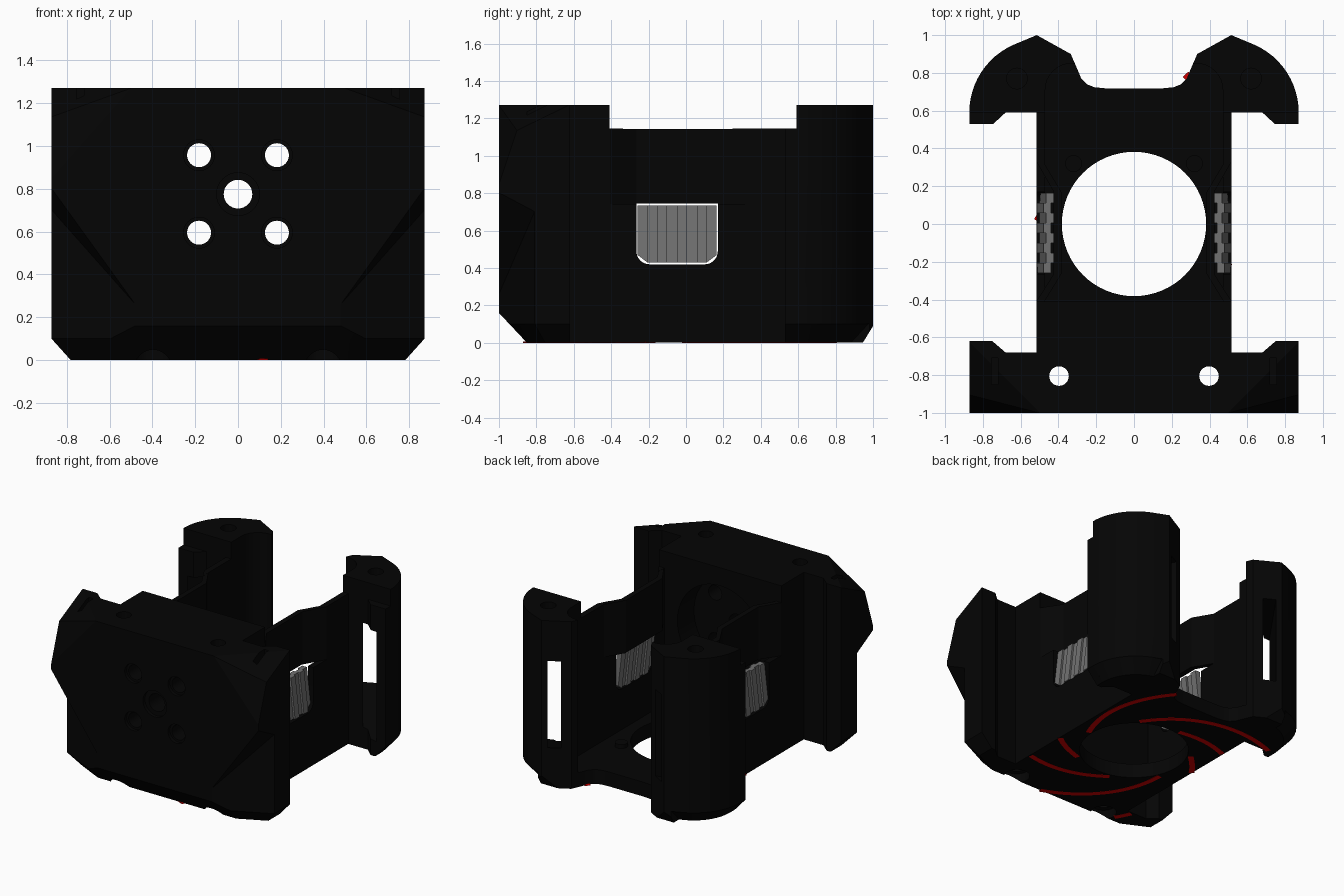
import bpy, bmesh, math
from mathutils import Matrix, Vector

if "Cube" in bpy.data.objects:
    bpy.data.objects.remove(bpy.data.objects["Cube"])


def material(name, rgb):
    m = bpy.data.materials.new(name)
    m.diffuse_color = (*rgb, 1)
    m.use_nodes = True
    m.node_tree.nodes["Principled BSDF"].inputs["Base Color"].default_value = m.diffuse_color
    return m


BLACK = material("matte black", (0.0014, 0.0014, 0.0014))
GREY = material("grip grey", (0.165, 0.165, 0.165))
RED = material("bright red", (0.62, 0.0, 0.0))
SIDES = (-1, 1)


def finish(name, bm, mat):
    bmesh.ops.recalc_face_normals(bm, faces=bm.faces)
    me = bpy.data.meshes.new(name)
    bm.to_mesh(me)
    bm.free()
    me.materials.append(mat)
    ob = bpy.data.objects.new(name, me)
    bpy.context.collection.objects.link(ob)
    return ob


def hull(pts, name="cutter", side=1, mat=BLACK):
    bm = bmesh.new()
    for x, y, z in pts:
        bm.verts.new((x * side, y, z))
    bmesh.ops.convex_hull(bm, input=bm.verts[:])
    bmesh.ops.dissolve_limit(bm, angle_limit=0.005, verts=bm.verts[:], edges=bm.edges[:])
    return finish(name, bm, mat)


def box(x, y, z, side=1):
    return hull([(a, b, c) for a in x for b in y for c in z], side=side)


def cylinder(center, r, depth, axis="Z", n=40, name="cutter", r2=None):
    bm = bmesh.new()
    rot = Matrix.Rotation(math.pi / 2, 4, "X") if axis == "Y" else Matrix()
    bmesh.ops.create_cone(bm, cap_ends=True, segments=n, radius1=r, radius2=r2 or r, depth=depth,
                          matrix=Matrix.Translation(center) @ rot)
    return finish(name, bm, BLACK)


def combine(target, tool, op="DIFFERENCE"):
    mod = target.modifiers.new("bool", "BOOLEAN")
    mod.operation, mod.object, mod.solver = op, tool, "EXACT"
    bpy.context.view_layer.objects.active = target
    bpy.ops.object.modifier_apply(modifier=mod.name)
    bpy.data.objects.remove(tool, do_unlink=True)


def arc(cx, cy, r, a0, a1, n=8):
    return [(cx + r * math.cos(math.radians(a0 + (a1 - a0) * i / n)),
             cy + r * math.sin(math.radians(a0 + (a1 - a0) * i / n))) for i in range(n + 1)]


# Outer plan of the housing, extruded to full height
BASE, TOP = 0.001, 1.272
half = [(0.15, 0.718), (0.21, 0.724), (0.25, 0.74), (0.28, 0.772), (0.30, 0.82), (0.335, 0.90), (0.515, 1.0)]
half += arc(0.48, 0.59, 0.392, 66, 0, 12)
half += [(0.872, 0.53), (0.745, 0.53), (0.68, 0.59), (0.515, 0.59), (0.515, -0.68),
         (0.68, -0.68), (0.75, -0.62), (0.872, -0.62), (0.872, -1.0)]
bm = bmesh.new()
plan = half + [(-x, y) for x, y in reversed(half)]
face = bm.faces.new([bm.verts.new((x, y, BASE)) for x, y in plan])
ext = bmesh.ops.extrude_face_region(bm, geom=[face])
bmesh.ops.translate(bm, vec=(0, 0, TOP - BASE),
                    verts=[v for v in ext["geom"] if isinstance(v, bmesh.types.BMVert)])
body = finish("housing", bm, BLACK)

# Lowered side walls, inner cavity and round floor opening
combine(body, box((-1, 1), (-0.41, 0.59), (1.145, 1.4)))
plan = [(-0.47, -0.41), (0.47, -0.41)] + arc(0.33, 0.71, 0.14, 0, 90) + arc(-0.33, 0.71, 0.14, 90, 180)
combine(body, hull([(x, y, z) for x, y in plan for z in (0.11, 1.4)]))
combine(body, cylinder((0, 0, 0), 0.382, 0.6, n=64))

# Motor seat and mounting holes in the front block
combine(body, cylinder((0, -0.48, 0.775), 0.36, 0.26, "Y", 48))
for x, z, r, wide in [(0, 0.775, 0.067, 0.10)] + [(s * 0.182, h, 0.056, 0.072)
                                                  for s in SIDES for h in (0.595, 0.957)]:
    combine(body, cylinder((x, -0.7, z), r, 0.9, "Y", 32))
    combine(body, cylinder((x, -1.0, z), wide, 0.05, "Y", 32))

# Bottom bevels at the front and the back
combine(body, hull([(x, y, z) for x in (-1, 1)
                    for y, z in ((-1.094, 0.26), (-0.756, -0.1), (-1.1, -0.1))]))
combine(body, hull([(x, y, z) for x in (-1, 1)
                    for y, z in ((1.061, 0.19), (0.884, -0.1), (1.1, -0.1))]))

for s in SIDES:
    # Bottom side bevel, following the round of the rear pillar
    combine(body, hull([(x, y, z) for y in (-1.1, 0.595)
                        for x, z in ((0.962, 0.2), (0.692, -0.1), (1.0, -0.1))], side=s))
    rim = box((0.56, 1.0), (0.592, 1.1), (-0.1, 0.1), s)
    combine(rim, cylinder((s * 0.48, 0.59, 0), 0.212, 0.2, n=64, r2=0.392))
    combine(body, rim)
    # Lower corner facet and its bottom bevel
    tri = [(0.377, -1.05, 0.144), (0.95, -1.05, 0.938), (0.95, -0.771, 0.79)]
    combine(body, hull(tri + [(x, y, -0.1) for x, y, z in tri], side=s))
    u, n = Vector((0.899, 0.438)), Vector((0.438, -0.899))
    ends = [(Vector((0.48, -1.0)) + u * t + n * k, z) for t in (-0.3, 0.7)
            for k, z in ((0.09, 0.2), (-0.18, -0.1), (0.3, -0.1))]
    combine(body, hull([(p.x, p.y, z) for p, z in ends], side=s))
    # Upper corner facets
    for tx, ty, tz in ((0.37, 0.14, 0.42), (0.37, 0.37, 0.18)):
        f = 1 + 0.08 / tx + 0.03 / ty + 0.06 / tz
        combine(body, hull([(0.95, -1.03, 1.33), (0.95 - tx * f, -1.03, 1.33),
                            (0.95, -1.03 + ty * f, 1.33), (0.95, -1.03, 1.33 - tz * f)], side=s))
    # Vertical screw holes with counterbores, strap slot
    combine(body, cylinder((s * 0.397, -0.805, 0.6), 0.052, 1.6, n=24))
    combine(body, cylinder((s * 0.397, -0.805, 0), 0.09, 0.14, n=24))
    combine(body, box((0.72, 0.755), (-0.85, -0.71), (1.13, 1.4), s))
    # Rear pillar: blind screw hole and diagonal slot
    combine(body, cylinder((s * 0.62, 0.77, TOP), 0.055, 0.3, n=24))
    d, w = Vector((-0.574, 0.819)), Vector((0.819, 0.574)) * 0.047
    pts = []
    for t, z0, z1 in ((-0.15, 0.10, 0.95), (0.6, 0.36, 0.97)):
        for k in (-1, 1):
            p = Vector((0.695, 0.59)) + d * t + w * k
            pts += [(p.x, p.y, z0), (p.x, p.y, z1)]
    combine(body, hull(pts, side=s))
    # Inward bulge of the side wall, with the sloped recess outside it
    plan = [(0.385, -0.265), (0.385, 0.17), (0.48, -0.42), (0.48, 0.33)]
    combine(body, hull([(x, y, z) for x, y in plan for z in (0.742, 1.144)], side=s), "UNION")
    plan = [(0.425, -0.265), (0.425, 0.17), (0.533, -0.435), (0.533, 0.36)]
    combine(body, hull([(x, y, z) for x, y in plan for z in (0.742, 1.3)], side=s))
    # Grip window with rounded lower corners
    prof = [(-0.265, 0.745), (0.17, 0.745)] + arc(0.10, 0.49, 0.07, 0, -90) + arc(-0.195, 0.49, 0.07, -90, -180)
    combine(body, hull([(x, y, z) for x in (0.3, 0.6) for y, z in prof], side=s))

    # Tilted grip made of alternating ribs, outer ones with a cut corner
    pitch = 0.423 / 8
    for i in range(8):
        y0 = -0.259 + i * pitch
        out = 0.0 if i % 2 else 0.014
        pts = []
        for y, edge in ((y0, i == 0), (y0 + pitch, i == 7)):
            low = 0.47 if edge else 0.43
            shift = 0.035 * (0.735 - low) / 0.305
            pts += [(x + out, y, z) for x, z in ((0.425, 0.735), (0.465, 0.735),
                                                 (0.425 + shift, low), (0.465 + shift, low))]
        hull(pts, "grip_rib", s, GREY)

    # Small studs on the floor
    cylinder((s * 0.32, 0.32, 0.12), 0.045, 0.04, n=24, name="floor_stud")


def on_underside(x, y):
    x = abs(x)
    if math.hypot(x, y) < 0.406:
        return False
    if x < 0.517:
        return -0.856 < y < (0.715 if x < 0.27 else 0.88) and math.hypot(x - 0.397, y + 0.805) > 0.1
    return x < 0.79 and (-0.82 < y < -0.69 or 0.60 < y and math.hypot(x - 0.48, y - 0.59) < 0.30)


# Swirling inlaid stripes on the underside
bm = bmesh.new()
for k in range(7):
    start = -9 + 51.43 * k + (6 if k == 1 else 0)
    pts = []
    for i in range(101):
        t = i / 100
        r, a = 0.395 + 0.62 * t ** 1.5, math.radians(start + 100 * t)
        pts.append(Vector((r * math.cos(a), r * math.sin(a), 0)))
    for p, q, r in zip(pts, pts[1:], pts[2:] + [pts[-1]]):
        if not (on_underside(p.x, p.y) and on_underside(q.x, q.y)):
            continue
        n1 = Vector((p.y - q.y, q.x - p.x, 0)).normalized() * 0.02
        n2 = Vector((q.y - r.y, r.x - q.x, 0)).normalized() * 0.02 if r != q else n1
        low = [p - n1, q - n2, q + n2, p + n1]
        vs = [bm.verts.new(v + Vector((0, 0, z))) for z in (0, 0.007) for v in low]
        for f in ((0, 1, 2, 3), (4, 5, 6, 7), (0, 1, 5, 4), (2, 3, 7, 6)):
            bm.faces.new([vs[j] for j in f])
bmesh.ops.remove_doubles(bm, verts=bm.verts[:], dist=0.0003)
finish("underside_stripes", bm, RED)

# Smooth rounded surfaces, keep edges crisp
bpy.ops.object.select_all(action="DESELECT")
body.select_set(True)
bpy.context.view_layer.objects.active = body
bpy.ops.object.shade_smooth_by_angle(angle=math.radians(25))
